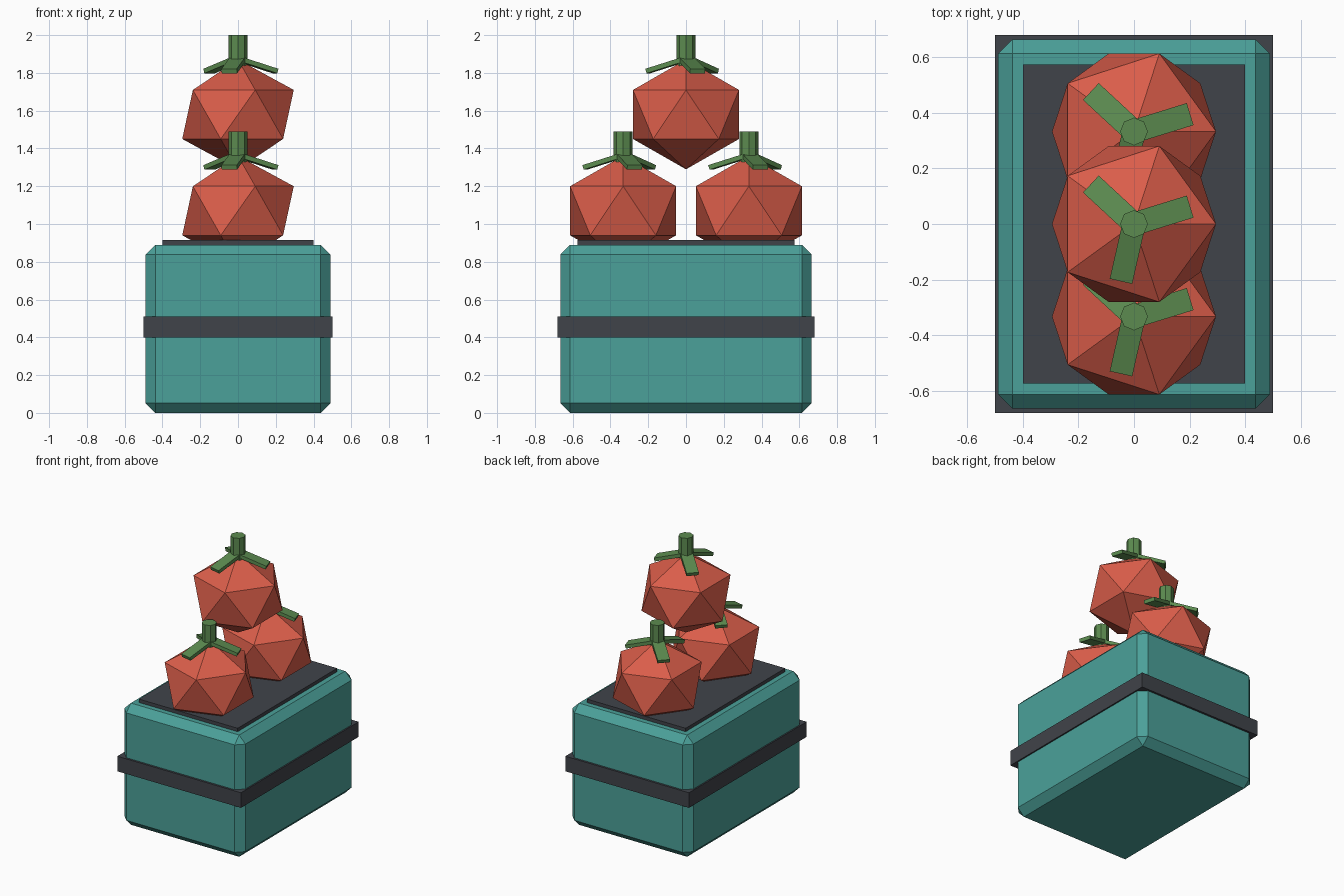
import bpy, bmesh
from math import radians
from mathutils import Matrix

cube = bpy.data.objects.get("Cube")
if cube:
    bpy.data.objects.remove(cube, do_unlink=True)


def material(name, rgb):
    mat = bpy.data.materials.new(name)
    mat.use_nodes = True
    mat.diffuse_color = (*rgb, 1)
    mat.node_tree.nodes["Principled BSDF"].inputs["Base Color"].default_value = (*rgb, 1)
    return mat


TEAL = material("teal", (0.07, 0.355, 0.32))
DARK = material("charcoal", (0.051, 0.057, 0.068))
RED = material("tomato_red", (0.70, 0.11, 0.068))
GREEN = material("leaf_green", (0.107, 0.26, 0.08))


def add_object(name, bm, mat, location=(0, 0, 0)):
    mesh = bpy.data.meshes.new(name)
    bm.to_mesh(mesh)
    bm.free()
    mesh.materials.append(mat)
    obj = bpy.data.objects.new(name, mesh)
    obj.location = location
    bpy.context.collection.objects.link(obj)
    return obj


def box(name, size_x, size_y, bottom, top, mat):
    bm = bmesh.new()
    bmesh.ops.create_cube(bm, size=1, matrix=Matrix.Diagonal((size_x, size_y, top - bottom, 1)))
    return add_object(name, bm, mat, (0, 0, (bottom + top) / 2))


def tomato(name, y, z):
    # Flattened icosahedron fruit
    bm = bmesh.new()
    bmesh.ops.create_icosphere(bm, subdivisions=1, radius=0.33,
                               matrix=Matrix.Diagonal((1, 1, 0.88, 1)))
    add_object(name + "_fruit", bm, RED, (0, y, z))

    # Eight-sided stem
    bm = bmesh.new()
    bmesh.ops.create_cone(bm, cap_ends=True, segments=8, radius1=0.05, radius2=0.05,
                          depth=0.18, matrix=Matrix.Translation((0, 0, 0.33)))
    add_object(name + "_stem", bm, GREEN, (0, y, z))

    # Three drooping leaves
    bm = bmesh.new()
    for i in range(3):
        turn = Matrix.Rotation(radians(17.2 + 120 * i), 4, 'Z')
        droop = Matrix.Translation((0.11, 0, 0.26)) @ Matrix.Rotation(0.3, 4, 'Y')
        bmesh.ops.create_cube(bm, size=1,
                              matrix=turn @ droop @ Matrix.Diagonal((0.205, 0.083, 0.025, 1)))
    add_object(name + "_leaves", bm, GREEN, (0, y, z))


# Chamfered crate with belt and top plate
crate = box("crate", 0.98, 1.33, 0, 0.89, TEAL)
bevel = crate.modifiers.new("chamfer", 'BEVEL')
bevel.width = 0.052
bevel.segments = 1
box("crate_belt", 1.0, 1.36, 0.40, 0.51, DARK)
box("top_plate", 0.8, 1.15, 0.87, 0.915, DARK)

# Stacked tomatoes
tomato("front_tomato", -0.333, 1.07)
tomato("back_tomato", 0.333, 1.07)
tomato("upper_tomato", 0, 1.58)
